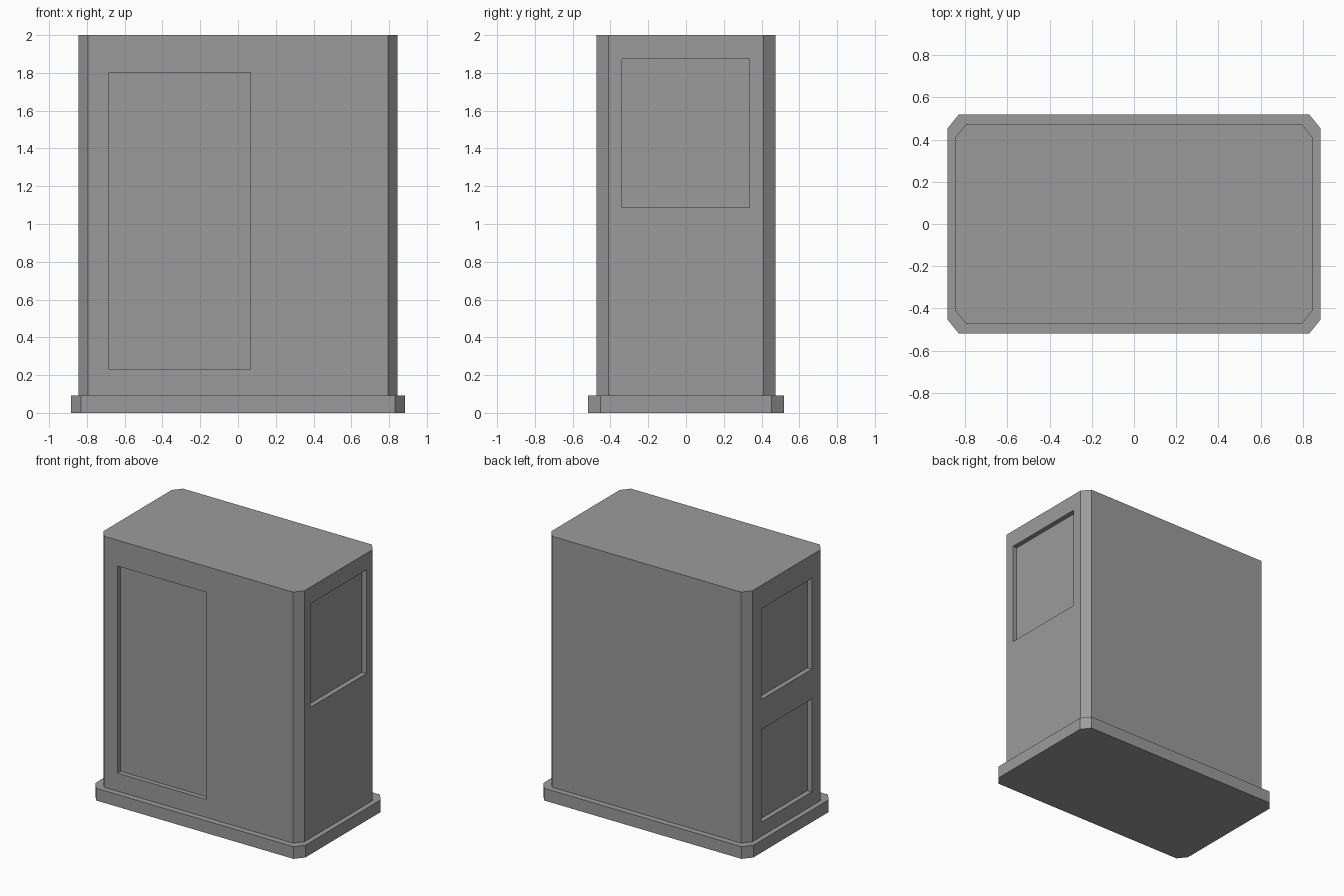
import bpy, bmesh
from mathutils import Vector

if "Cube" in bpy.data.objects:
    bpy.data.objects.remove(bpy.data.objects["Cube"])


def octagon(bm, x, y, cx, cy, z):
    """Loop of a rectangle (half sizes x, y) with corners cut by cx, cy."""
    pts = [(x, -y + cy), (x, y - cy), (x - cx, y), (-x + cx, y),
           (-x, y - cy), (-x, -y + cy), (-x + cx, -y), (x - cx, -y)]
    return [bm.verts.new((px, py, z)) for px, py in pts]


# Dark grey paint
grey = bpy.data.materials.new("dark_grey")
grey.diffuse_color = (0.33, 0.33, 0.33, 1)
grey.use_nodes = True
grey.node_tree.nodes["Principled BSDF"].inputs["Base Color"].default_value = grey.diffuse_color


def add_object(name, bm):
    bmesh.ops.recalc_face_normals(bm, faces=bm.faces)
    mesh = bpy.data.meshes.new(name)
    bm.to_mesh(mesh)
    bm.free()
    mesh.materials.append(grey)
    obj = bpy.data.objects.new(name, mesh)
    bpy.context.collection.objects.link(obj)
    return obj


def recess(target, name, lo, hi):
    """Cut a shallow box-shaped pocket spanning lo..hi."""
    lo, hi = Vector(lo), Vector(hi)
    bm = bmesh.new()
    bmesh.ops.create_cube(bm, size=1)
    bmesh.ops.scale(bm, vec=hi - lo, verts=bm.verts)
    bmesh.ops.translate(bm, vec=(lo + hi) / 2, verts=bm.verts)
    cutter = add_object(name, bm)
    cutter.hide_render = True
    cutter.hide_set(True)
    cutter.display_type = 'WIRE'
    mod = target.modifiers.new(name, 'BOOLEAN')
    mod.operation = 'DIFFERENCE'
    mod.solver = 'EXACT'
    mod.object = cutter


# Cabinet body rising from a stepped plinth, all corners chamfered
bm = bmesh.new()
loops = [octagon(bm, 0.883, 0.518, 0.053, 0.066, 0.0),
         octagon(bm, 0.883, 0.518, 0.053, 0.066, 0.093),
         octagon(bm, 0.845, 0.473, 0.051, 0.063, 0.093),
         octagon(bm, 0.845, 0.473, 0.051, 0.063, 2.0)]
for a, b in zip(loops, loops[1:]):
    for i in range(8):
        j = (i + 1) % 8
        bm.faces.new((a[i], a[j], b[j], b[i]))
bm.faces.new(loops[0])
bm.faces.new(loops[-1])
cabinet = add_object("cabinet", bm)

# Recessed panels: tall door in front, one on the right, two on the left
DEPTH = 0.036
X, Y = 0.845 - DEPTH, 0.473 - DEPTH
recess(cabinet, "front_door_cutter", (-0.683, -0.7, 0.23), (0.067, -Y, 1.803))
recess(cabinet, "right_panel_cutter", (X, -0.339, 1.087), (1.1, 0.336, 1.873))
for name, z0, z1 in (("left_upper_cutter", 1.132, 1.822),
                     ("left_lower_cutter", 0.2, 0.905)):
    recess(cabinet, name, (-1.1, -0.303, z0), (-X, 0.303, z1))
